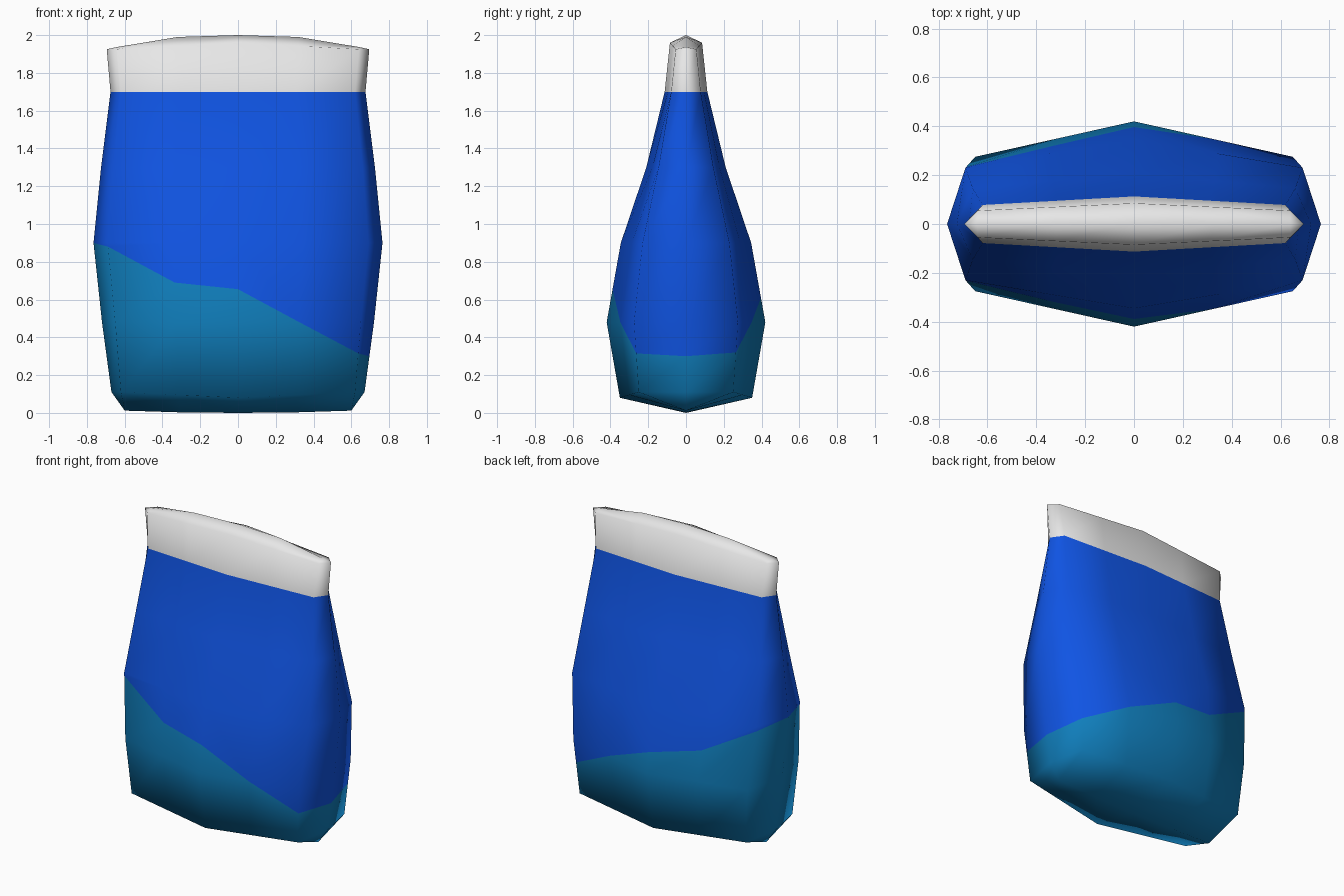
import bpy, bmesh
from mathutils import Vector

if "Cube" in bpy.data.objects:
    bpy.data.objects.remove(bpy.data.objects["Cube"])


def material(name, rgb):
    m = bpy.data.materials.new(name)
    m.diffuse_color = (*rgb, 1)
    m.use_nodes = True
    m.node_tree.nodes["Principled BSDF"].inputs["Base Color"].default_value = m.diffuse_color
    return m


# Cross-sections: side z, middle z, side x, corner x, corner y, middle y
RINGS = [
    (0.11, 0.08, 0.67, 0.62, 0.25, 0.35),
    (0.48, 0.48, 0.72, 0.65, 0.275, 0.42),
    (0.90, 0.90, 0.765, 0.69, 0.23, 0.345),
    (1.30, 1.30, 0.725, 0.66, 0.145, 0.21),
    (1.70, 1.70, 0.675, 0.62, 0.078, 0.113),
    (1.925, 1.96, 0.695, 0.64, 0.055, 0.085),
]
# Height of the slanted colour border at each of the 12 columns
BORDER = [0.90, 0.88, 0.69, 0.655, 0.48, 0.315, 0.30,
          0.32, 0.48, 0.61, 0.68, 0.87]
N = 12


def ring_points(zs, zm, xs, xc, yc, ym):
    """Columns: left side, five along the front, right side, five along the back."""
    front = []
    for t in (-1, -0.5, 0, 0.5, 1):
        a = abs(t)
        front.append(Vector((xc * t, -(ym + (yc - ym) * a), zm + (zs - zm) * a)))
    back = [Vector((p.x, -p.y, p.z)) for p in reversed(front)]
    return [Vector((-xs, 0, zs))] + front + [Vector((xs, 0, zs))] + back


rings = [ring_points(*r) for r in RINGS]
TOP, BOTTOM = 100, 101

# Pouch walls, each face tagged with its column number
bm = bmesh.new()
verts = [[bm.verts.new(p) for p in r] for r in rings]
for k in range(len(verts) - 1):
    for j in range(N):
        i = (j + 1) % N
        f = bm.faces.new((verts[k][j], verts[k][i], verts[k + 1][i], verts[k + 1][j]))
        f.material_index = TOP if k == len(verts) - 2 else j


def cap(ring, ridge, tag):
    """Close an end with a central ridge of five points."""
    r = [bm.verts.new(p) for p in ridge]
    for j in range(4):
        for a, b in ((j + 1, j + 2), (11 - j, 10 - j)):
            bm.faces.new((ring[a], ring[b], r[j + 1], r[j])).material_index = tag
    for s, a, b, e in ((0, 1, 11, r[0]), (6, 5, 7, r[4])):
        bm.faces.new((ring[s], ring[a], e)).material_index = tag
        bm.faces.new((ring[s], ring[b], e)).material_index = tag


cap(verts[-1], [(-0.64, 0, 1.937), (-0.32, 0, 1.99), (0, 0, 2.0),
                (0.32, 0, 1.99), (0.64, 0, 1.937)], TOP)
cap(verts[0], [(-0.6, 0, 0.012), (-0.31, 0, 0.003), (0, 0, 0),
               (0.31, 0, 0.003), (0.6, 0, 0.012)], BOTTOM)


def on_column(j, z):
    """Point on column j at height z."""
    for lo, hi in zip(rings, rings[1:]):
        if lo[j].z <= z <= hi[j].z:
            return lo[j].lerp(hi[j], (z - lo[j].z) / (hi[j].z - lo[j].z))


# Slanted colour border cut into every column of faces
planes = []
for j in range(N):
    p, q = on_column(j, BORDER[j]), on_column((j + 1) % N, BORDER[(j + 1) % N])
    d = q - p
    n = d.cross(Vector((d.y, -d.x, 0))).normalized()
    if n.z < 0:
        n = -n
    planes.append((p, n))
    faces = [f for f in bm.faces if f.material_index == j]
    edges = {e for f in faces for e in f.edges}
    pts = {v for f in faces for v in f.verts}
    bmesh.ops.bisect_plane(bm, geom=list(pts) + list(edges) + faces,
                           dist=0.0005, plane_co=p, plane_no=n)

# Colours: 0 blue body, 1 teal base, 2 white seal
for f in bm.faces:
    tag = f.material_index
    if tag == TOP:
        f.material_index = 2
    elif tag == BOTTOM:
        f.material_index = 1
    else:
        p, n = planes[tag]
        f.material_index = 1 if (f.calc_center_median() - p).dot(n) < 0 else 0
    f.smooth = True
bmesh.ops.recalc_face_normals(bm, faces=bm.faces[:])

mesh = bpy.data.meshes.new("snack_pouch")
bm.to_mesh(mesh)
bm.free()
mesh.materials.append(material("blue", (0.005, 0.089, 0.775)))
mesh.materials.append(material("teal", (0.005, 0.209, 0.503)))
mesh.materials.append(material("white", (0.8, 0.8, 0.8)))
pouch = bpy.data.objects.new("snack_pouch", mesh)
bpy.context.collection.objects.link(pouch)
